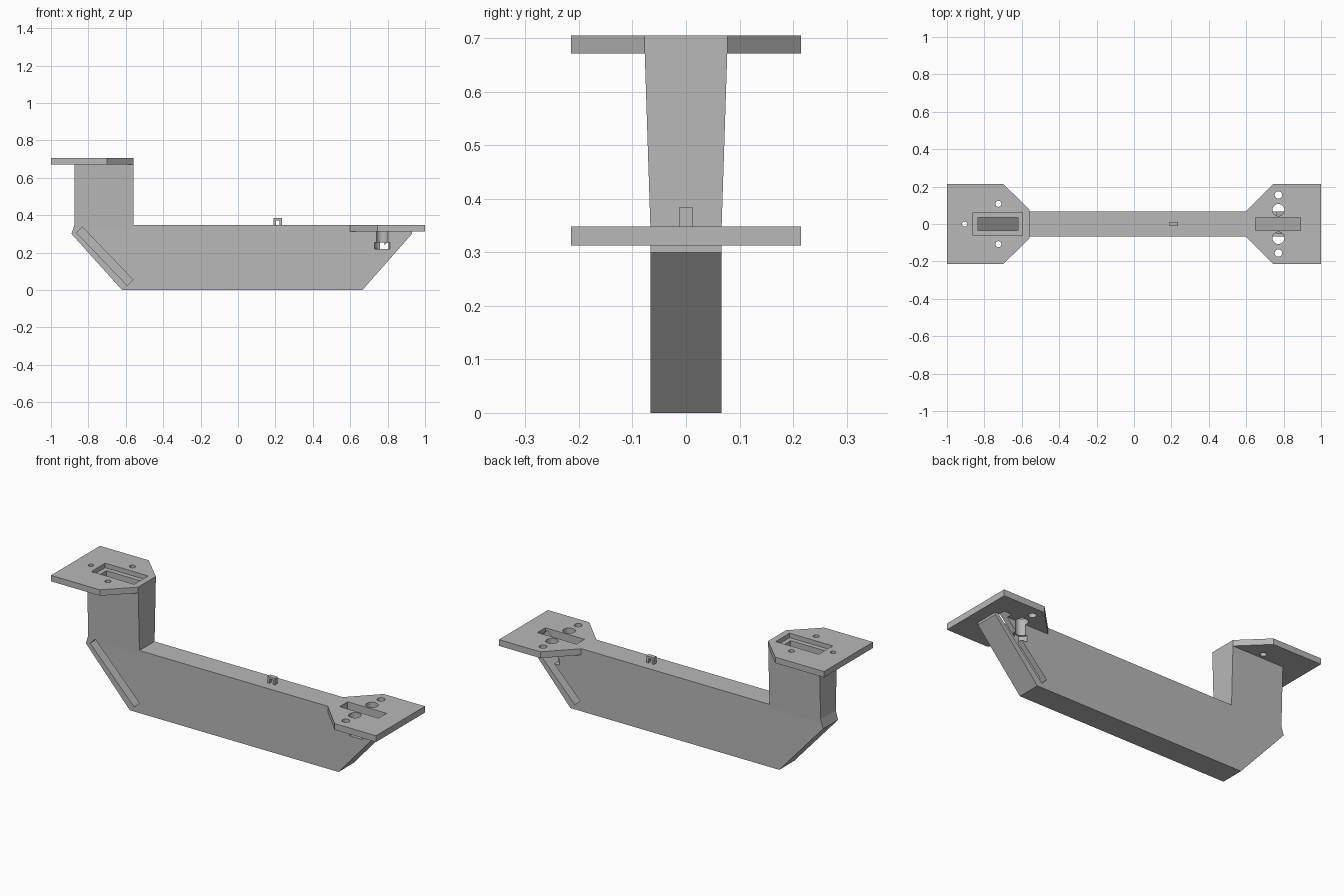
import bpy
import bmesh
from mathutils import Vector

if "Cube" in bpy.data.objects:
    bpy.data.objects.remove(bpy.data.objects["Cube"])

grey = bpy.data.materials.new("plain_grey")
grey.use_nodes = True
COLOUR = (0.48, 0.48, 0.48, 1)
grey.diffuse_color = COLOUR
grey.node_tree.nodes["Principled BSDF"].inputs["Base Color"].default_value = COLOUR


def finish(name, bm):
    bmesh.ops.recalc_face_normals(bm, faces=bm.faces)
    mesh = bpy.data.meshes.new(name)
    bm.to_mesh(mesh)
    bm.free()
    mesh.materials.append(grey)
    obj = bpy.data.objects.new(name, mesh)
    bpy.context.collection.objects.link(obj)
    return obj


def prism(name, points, lo, hi, axis="y", grow=1.0):
    """Extrude an outline along y (x,z points) or z (x,y points)."""
    bm = bmesh.new()
    rings = []
    for t, g in ((lo, 1.0), (hi, grow)):
        rings.append([bm.verts.new((a, t, b) if axis == "y" else (a, b * g, t))
                      for a, b in points])
    n = len(points)
    for i in range(n):
        j = (i + 1) % n
        bm.faces.new((rings[0][i], rings[0][j], rings[1][j], rings[1][i]))
    bm.faces.new(rings[0])
    bm.faces.new(rings[1])
    return finish(name, bm)


def rect(x0, x1, h):
    return [(x0, -h), (x1, -h), (x1, h), (x0, h)]


def bore(name, x, y, radius, lo, hi):
    bm = bmesh.new()
    bmesh.ops.create_cone(bm, cap_ends=True, segments=32, radius1=radius,
                          radius2=radius, depth=hi - lo)
    bmesh.ops.translate(bm, verts=bm.verts, vec=(x, y, (lo + hi) / 2))
    return finish(name, bm)


def combine(target, other, operation):
    other.hide_render = True
    mod = target.modifiers.new(other.name, "BOOLEAN")
    mod.operation = operation
    mod.solver = "EXACT"
    mod.object = other
    bpy.context.view_layer.objects.active = target
    bpy.ops.object.modifier_apply(modifier=mod.name)
    bpy.data.objects.remove(other)


# Long beam with sloped ends
HALF = 0.066
housing = prism("beam_housing", [
    (-0.62, 0), (0.665, 0), (0.93, 0.30), (0.93, 0.33), (0.9, 0.348),
    (-0.875, 0.348), (-0.89, 0.30)], -HALF, HALF)

# Riser widening toward the top, and the two chamfered mounting plates
riser = prism("riser", rect(-0.875, -0.56, HALF), 0.33, 0.70, "z", 0.078 / HALF)
upper_plate = prism("upper_plate", [
    (-1, -0.215), (-0.70, -0.215), (-0.56, -0.078),
    (-0.56, 0.078), (-0.70, 0.215), (-1, 0.215)], 0.672, 0.705, "z")
lower_plate = prism("lower_plate", [
    (1, -0.215), (0.745, -0.215), (0.60, -0.068),
    (0.60, 0.068), (0.745, 0.215), (1, 0.215)], 0.313, 0.348, "z")
for part in (riser, upper_plate, lower_plate):
    combine(housing, part, "UNION")

# Inner duct: down the riser, along the beam and up through the lower plate
cutters = [prism("duct_cutter", [
    (-0.835, 0.8), (-0.62, 0.8), (-0.62, 0.30), (0.65, 0.30), (0.65, 0.4),
    (0.89, 0.4), (0.89, 0.31), (0.65, 0.07), (-0.60, 0.07), (-0.835, 0.31)],
    -0.035, 0.035)]

# Shallow window seat around the upper opening
cutters.append(prism("window_seat_cutter", rect(-0.86, -0.595, 0.061), 0.68, 0.8, "z"))


# Diagonal slots, one entered from the front and one from the back
def slot(name, start, end, lo, hi):
    a, b = Vector(start), Vector(end)
    d = (b - a).normalized()
    side = Vector((-d.y, d.x)) * 0.0215
    return prism(name, [tuple(p) for p in (a - side, b - side, b + side, a + side)], lo, hi)


cutters.append(slot("front_slot_cutter", (-0.848, 0.322), (-0.577, 0.04), -0.1, 0.05))
cutters.append(slot("back_slot_cutter", (0.893, 0.322), (0.622, 0.04), -0.05, 0.1))

# Screw holes, with wider head clearances beside the beam
cutters.append(bore("end_hole_cutter", -0.905, 0, 0.014, 0.6, 0.8))
for s in (-1, 1):
    cutters += [
        bore("upper_hole_cutter", -0.725, s * 0.108, 0.016, 0.6, 0.8),
        bore("lower_hole_cutter", 0.772, s * 0.155, 0.02, 0.2, 0.4),
        bore("large_hole_cutter", 0.772, s * 0.075, 0.032, 0.24, 0.4),
        bore("head_clearance_cutter", 0.772, s * 0.075, 0.042, 0.22, 0.255)]
for cutter in cutters:
    combine(housing, cutter, "DIFFERENCE")

# Small loop on top of the beam
prism("top_loop", [
    (0.19, 0.34), (0.202, 0.34), (0.202, 0.373), (0.223, 0.373),
    (0.223, 0.34), (0.235, 0.34), (0.235, 0.385), (0.19, 0.385)], -0.012, 0.012)
